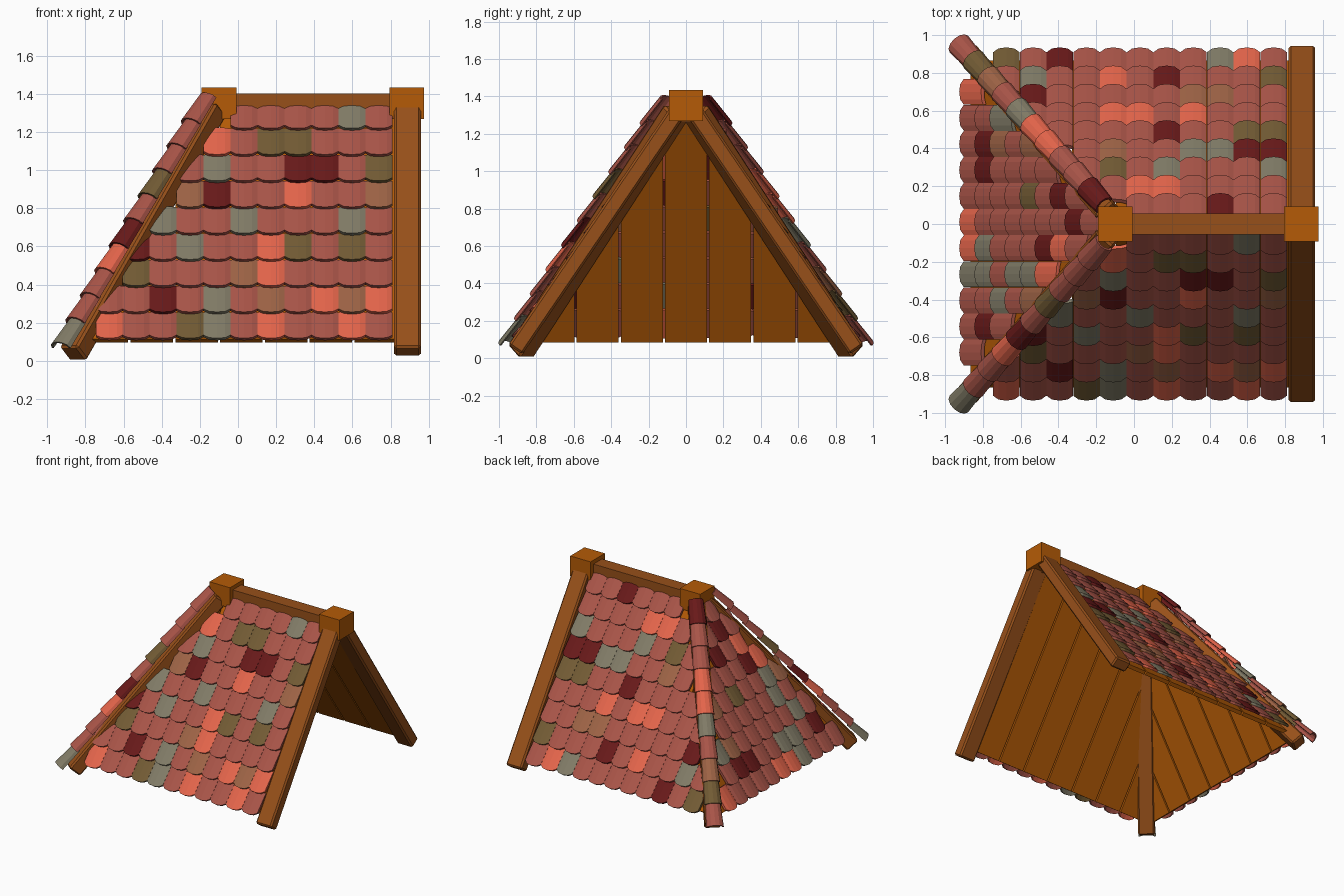
import bpy, bmesh, math, random
from mathutils import Vector, Matrix

if "Cube" in bpy.data.objects:
    bpy.data.objects.remove(bpy.data.objects["Cube"])

random.seed(4)

def material(name, rgb):
    m = bpy.data.materials.new(name)
    m.diffuse_color = (*rgb, 1)
    m.use_nodes = True
    m.node_tree.nodes["Principled BSDF"].inputs["Base Color"].default_value = m.diffuse_color
    return m

WOOD = material("orange_wood", (0.46, 0.105, 0.002))
BEAM = material("brown_wood", (0.31, 0.08, 0.01))
CODES = "RCDOBG"
TILES = [material(n, c) for n, c in (
    ("brick", (0.40, 0.09, 0.065)), ("coral", (0.78, 0.13, 0.07)),
    ("dark_red", (0.14, 0.01, 0.01)), ("olive", (0.17, 0.105, 0.035)),
    ("brown", (0.34, 0.125, 0.06)), ("grey", (0.22, 0.20, 0.135)))]

def finish(bm, name, mats):
    bmesh.ops.recalc_face_normals(bm, faces=bm.faces)
    me = bpy.data.meshes.new(name)
    bm.to_mesh(me)
    bm.free()
    for m in mats:
        me.materials.append(m)
    ob = bpy.data.objects.new(name, me)
    bpy.context.collection.objects.link(ob)
    return ob

def frame(o, u, s, n):
    m = Matrix((u, s, n)).transposed().to_4x4()
    m.translation = o
    return m

def box(name, size, mtx, mat, bevel=0.0):
    bm = bmesh.new()
    bmesh.ops.create_cube(bm, size=1)
    bmesh.ops.scale(bm, vec=size, verts=bm.verts)
    if bevel:
        bmesh.ops.bevel(bm, geom=bm.edges[:], offset=bevel, segments=1, affect='EDGES')
    bm.transform(mtx)
    return finish(bm, name, [mat])

def axes(a, b):
    """Side, along and outward directions of a sloping member."""
    along = (b - a).normalized()
    side = along.cross(Vector((0, 0, 1))).normalized()
    return side, along, side.cross(along)

def beam(name, a, b, w, t):
    a, b = Vector(a), Vector(b)
    box(name, (w, (b - a).length, t), frame((a + b) / 2, *axes(a, b)), BEAM, 0.012)

def shell(bm, lower, upper, mtx, idx):
    """Closed solid between two cross-sections given as (outer, inner) point rows."""
    rows = [[bm.verts.new(mtx @ Vector(p)) for p in r] for r in (*lower, *upper)]
    lo, li, uo, ui = rows
    faces = []
    for i in range(len(lo) - 1):
        for a, b in ((lo, uo), (li, ui), (lo, li), (uo, ui)):
            faces.append(bm.faces.new((a[i], a[i + 1], b[i + 1], b[i])))
    for i in (0, -1):
        faces.append(bm.faces.new((lo[i], uo[i], ui[i], li[i])))
    for f in faces:
        f.material_index = idx

# Slope frames: u along the eave, s up the slope, n outward
def slope(origin, u, inward, angle):
    c, s = math.cos(angle), math.sin(angle)
    inward = Vector(inward)
    up = inward * c + Vector((0, 0, s))
    return frame(Vector(origin), Vector(u), up, -inward * s + Vector((0, 0, c)))

A_SIDE, A_HIP = math.radians(55), math.radians(60)
FRONT = slope((0, -0.87, 0.1), (1, 0, 0), (0, 1, 0), A_SIDE)
BACK = slope((0, 0.87, 0.1), (1, 0, 0), (0, -1, 0), A_SIDE)
HIP = slope((-0.86, 0, 0.1), (0, 1, 0), (1, 0, 0), A_HIP)

# Shingle with clipped lower corners and a shallow arch
def shingle(bm, u, s, mtx, idx, w):
    prof = [(-.5, .028, 0), (-.3, .006, .009), (0, 0, .012), (.3, .006, .009), (.5, .028, 0)]
    def row(s0, n, drop):
        return [(u + x * w, s0 + d * drop, n + h) for x, d, h in prof]
    shell(bm, (row(s, .052, 1), row(s, .032, 1)),
          (row(s + .19, .028, 0), row(s + .19, .008, 0)), mtx, idx)

# Side slopes: colour rows from the eave up, each listed from the gable to the hip
front_rows = ["RCRRCRGORRC", "CBCRBRGRDRR", "RRRRCBRRRO", "ROROCRRGRD", "RGRRRGRRG",
              "BRRCRRDB", "ORDDRRGR", "RRROORC", "RGRRRR"]
back_rows = ["RCGRRRRRDRO", "ORRRDRCRRGR", "RRBBRRRRRD", "RRRCRCCRRR", "OORRDRRRR",
             "DDGGRRBR", "GRRRGROR", "RRRRCCR", "RRDRRR"]
for name, mtx, rows in (("front_tiles", FRONT, front_rows), ("back_tiles", BACK, back_rows)):
    bm = bmesh.new()
    for r, row in enumerate(rows):
        for k, c in enumerate(row):
            shingle(bm, 0.81 - 0.1415 * (k + 0.5), -0.022 + 0.168 * r, mtx, CODES.index(c), 0.1405)
    finish(bm, name, TILES)

# Hip end slope
bm = bmesh.new()
for r, count in enumerate((11, 9, 9, 7, 7, 5, 3, 3, 1)):
    for k in range(count):
        c = random.choice("RRRRRRCCDOBGG") if r < 6 else random.choice("DDRC")
        shingle(bm, 0.01 + 0.138 * (k - (count - 1) / 2), -0.02 + 0.159 * r, HIP,
                CODES.index(c), 0.137)
finish(bm, "hip_tiles", TILES)

# Boards under the tiles, cut along the hip lines
def boards(name, mtx, edges, top, kink, angle, start):
    bm = bmesh.new()
    for u0, u1 in edges:
        us = [u0] + [k for k in kink if u0 < k < u1] + [u1]
        tops = [max(start + 0.002, (min(top(u), 1.33) - 0.1) / math.sin(angle)) for u in us]
        lower = [[(u, start, n) for u in us] for n in (0.004, -0.025)]
        upper = [[(u, t, n) for u, t in zip(us, tops)] for n in (0.004, -0.025)]
        shell(bm, lower, upper, mtx, 0)
    finish(bm, name, [WOOD])

side_edges = [(max(-0.86, 0.84 - 0.235 * (k + 1) + 0.006), 0.84 - 0.235 * k - 0.006)
              for k in range(8)]
side_edges = [e for e in side_edges if e[1] - e[0] > 0.02]
side_top = lambda x: 0.1 + (x + 0.86) * math.tan(A_HIP)
kink = [-0.86 + 1.23 / math.tan(A_HIP)]
boards("front_boards", FRONT, side_edges, side_top, kink, A_SIDE, 0.014)
boards("back_boards", BACK, side_edges, side_top, kink, A_SIDE, 0.014)
hip_edges = [(max(-0.87, 0.2365 * (k - 0.5) + 0.006), min(0.87, 0.2365 * (k + 0.5) - 0.006))
             for k in range(-4, 5)]
hip_edges = [e for e in hip_edges if e[1] - e[0] > 0.02]
boards("hip_boards", HIP, hip_edges, lambda y: 0.1 + (0.87 - abs(y)) * math.tan(A_SIDE),
       [0], A_HIP, -0.005)

# Gable rafters, hip rafters and rounded hip caps, front and back
def caps(name, a, b, colours):
    side, along, out = axes(a, b)
    step = (b - a).length / len(colours)
    bm = bmesh.new()
    def arc(s, r, n):
        return [(r * math.cos(math.pi * i / 6), s, n + 0.75 * r * math.sin(math.pi * i / 6))
                for i in range(7)]
    for i, c in enumerate(colours):
        s = i * step
        shell(bm, (arc(s, .066, .004), arc(s, .053, .004)),
              (arc(s + step * 1.12, .056, -.008), arc(s + step * 1.12, .043, -.008)),
              frame(a, side, along, out), CODES.index(c))
    finish(bm, name, TILES)

for label, sy, cols in (("front", -1, "GRRCDRORRR"), ("back", 1, "ROBRGCCRRD")):
    beam(label + "_gable_rafter", (0.889, 0.912 * sy, 0.046), (0.889, 0.04 * sy, 1.325), 0.14, 0.09)
    beam(label + "_hip_rafter", (-0.865, 0.885 * sy, 0.036), (-0.13, 0.05 * sy, 1.32), 0.125, 0.11)
    caps(label + "_hip_caps", Vector((-0.925, 0.95 * sy, 0.065)),
         Vector((-0.168, 0.11 * sy, 1.37)), cols)

# Ridge beam and end blocks
box("ridge_beam", (0.98, 0.11, 0.14), Matrix.Translation((0.39, 0, 1.333)), BEAM)
for name, x in (("hip_block", -0.1), ("gable_block", 0.885)):
    box(name, (0.183, 0.183, 0.165), Matrix.Translation((x, 0, 1.352)), WOOD)
